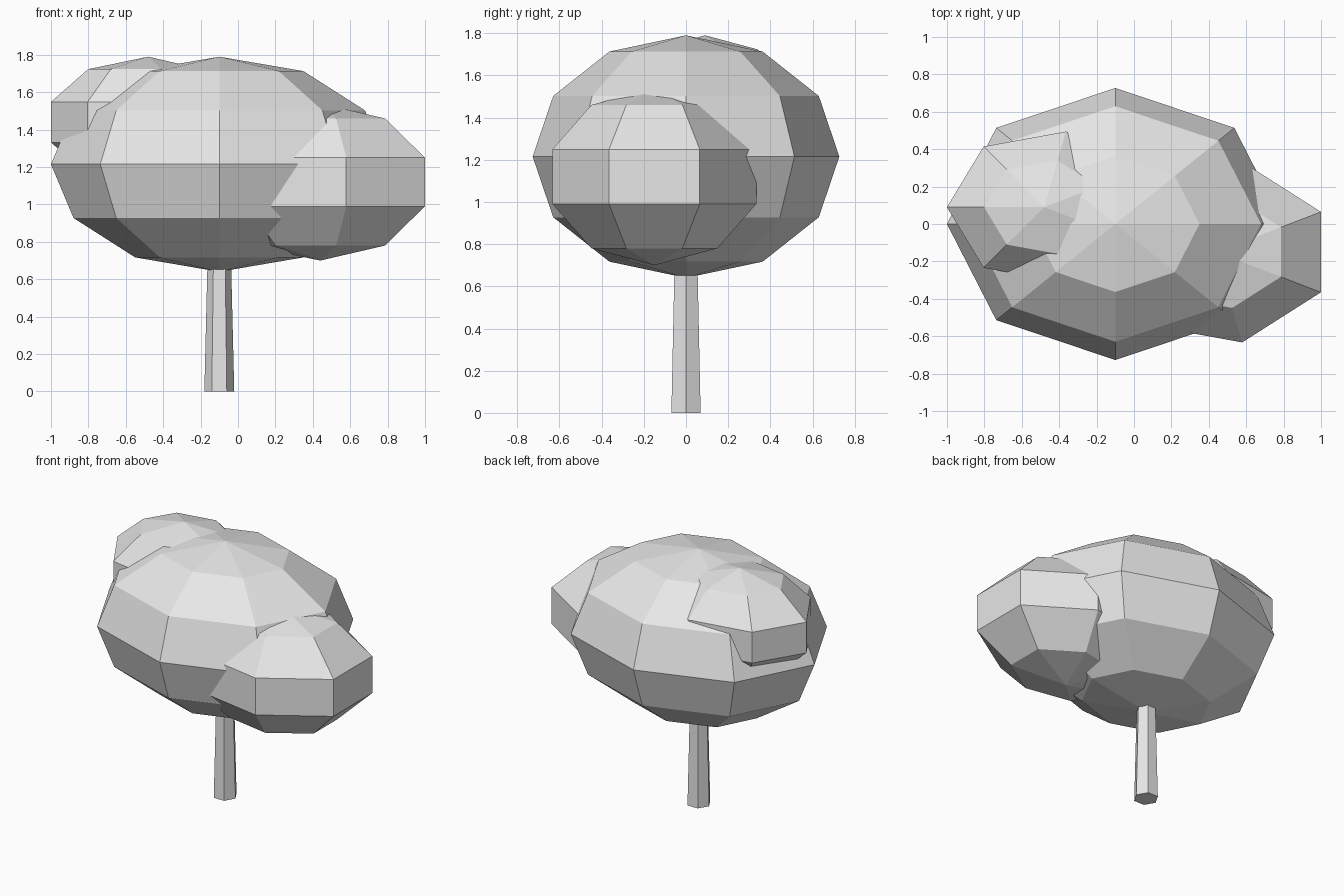
import bpy
import bmesh
from math import sin, cos, pi

cube = bpy.data.objects.get("Cube")
if cube:
    bpy.data.objects.remove(cube, do_unlink=True)

# One plain grey for the whole tree
grey = bpy.data.materials.new("plain grey")
grey.use_nodes = True
colour = (0.8, 0.8, 0.8, 1)
grey.diffuse_color = colour
grey.node_tree.nodes["Principled BSDF"].inputs["Base Color"].default_value = colour


def add_object(name, bm, location):
    bmesh.ops.recalc_face_normals(bm, faces=bm.faces)
    mesh = bpy.data.meshes.new(name)
    bm.to_mesh(mesh)
    bm.free()
    mesh.materials.append(grey)
    obj = bpy.data.objects.new(name, mesh)
    obj.location = location
    bpy.context.collection.objects.link(obj)
    return obj


def leaf_clump(name, location, radii, segments, rings):
    """Flat-faced ellipsoid with one meridian pointing towards -x."""
    bm = bmesh.new()
    rx, ry, rz = radii
    top = bm.verts.new((0, 0, rz))
    bottom = bm.verts.new((0, 0, -rz))
    loops = []
    for r in range(1, rings):
        tilt = pi * r / rings
        turns = [pi + 2 * pi * s / segments for s in range(segments)]
        loops.append([bm.verts.new((rx * sin(tilt) * cos(a),
                                    ry * sin(tilt) * sin(a),
                                    rz * cos(tilt))) for a in turns])
    for s in range(segments):
        n = (s + 1) % segments
        bm.faces.new((top, loops[0][s], loops[0][n]))
        for upper, lower in zip(loops, loops[1:]):
            bm.faces.new((upper[s], lower[s], lower[n], upper[n]))
        bm.faces.new((bottom, loops[-1][n], loops[-1][s]))
    return add_object(name, bm, location)


# Canopy: a large crown with two smaller clumps pushed into it
leaf_clump("crown", (-0.1, 0, 1.215), (0.9, 0.727, 0.575), 8, 6)
leaf_clump("left_clump", (0.44, -0.15, 1.12), (0.653, 0.521, 0.42), 7, 5)
leaf_clump("right_clump", (-0.48, 0.09, 1.44), (0.547, 0.436, 0.35), 7, 5)

# Tapered six-sided trunk reaching into the crown
trunk_height = 0.9
bm = bmesh.new()
bmesh.ops.create_cone(bm, cap_ends=True, segments=6, radius1=0.08,
                      radius2=0.058, depth=trunk_height)
# Put a corner on the x axis whatever the primitive's start angle
if not any(abs(v.co.y) < 0.001 for v in bm.verts):
    for v in bm.verts:
        v.co.x, v.co.y = -v.co.y, v.co.x
add_object("trunk", bm, (-0.1, 0, trunk_height / 2))
